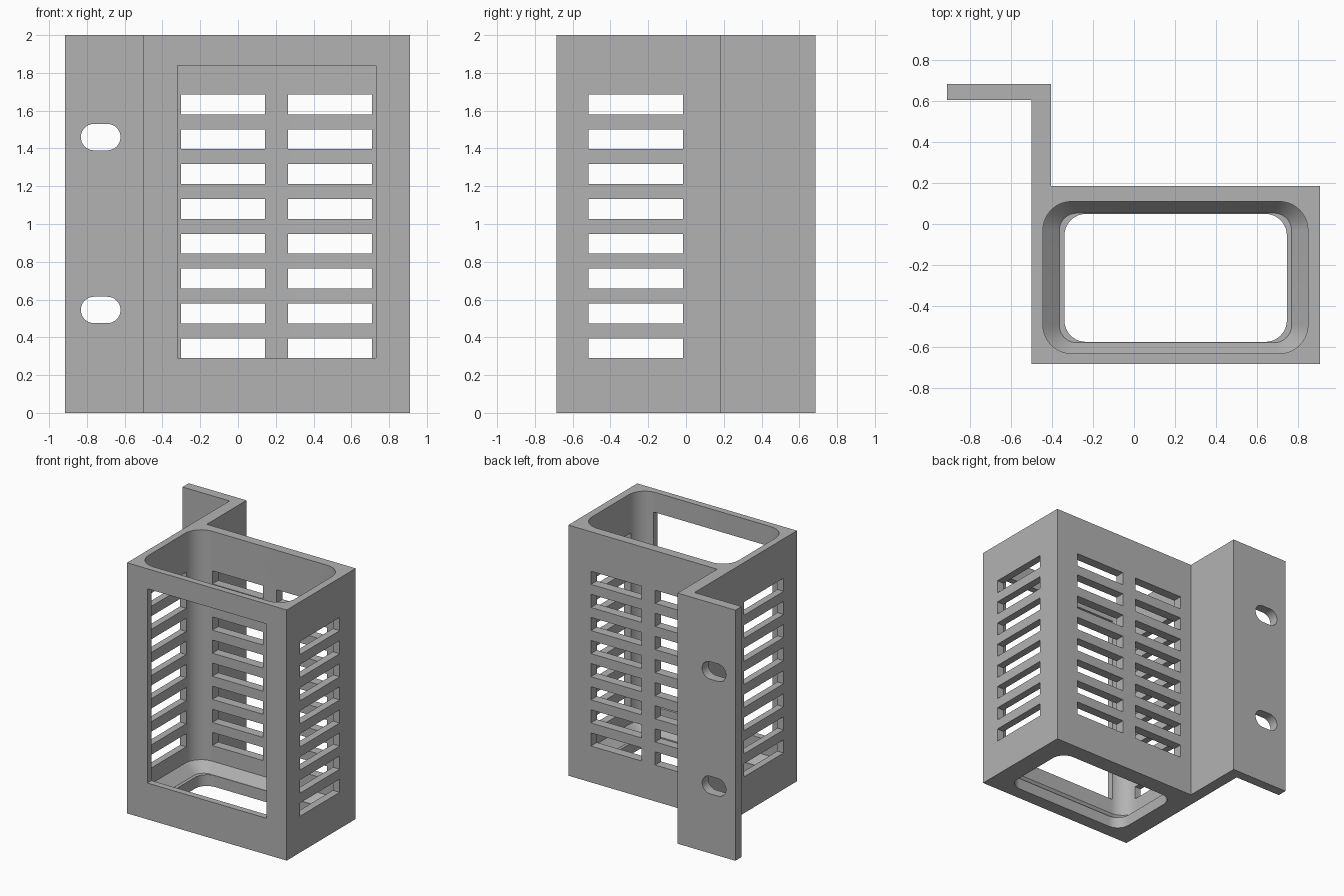
import bpy
import bmesh
import math

if "Cube" in bpy.data.objects:
    bpy.data.objects.remove(bpy.data.objects["Cube"], do_unlink=True)

grey = bpy.data.materials.new("plain_grey")
grey.use_nodes = True
colour = (0.45, 0.45, 0.45, 1)
grey.diffuse_color = colour
grey.node_tree.nodes["Principled BSDF"].inputs["Base Color"].default_value = colour


def make_object(name, bm):
    bmesh.ops.recalc_face_normals(bm, faces=bm.faces)
    mesh = bpy.data.meshes.new(name)
    bm.to_mesh(mesh)
    bm.free()
    obj = bpy.data.objects.new(name, mesh)
    bpy.context.collection.objects.link(obj)
    mesh.materials.append(grey)
    return obj


def rounded_rect(x0, x1, y0, y1, r, steps=10):
    corners = [(x1 - r, y1 - r), (x0 + r, y1 - r), (x0 + r, y0 + r), (x1 - r, y0 + r)]
    points = []
    for i, (cx, cy) in enumerate(corners):
        for s in range(steps + 1):
            a = math.pi / 2 * (i + s / steps)
            points.append((cx + r * math.cos(a), cy + r * math.sin(a)))
    return points


def loft(bm, rings):
    """Close a solid through rings of 3D points that share one count."""
    rows = [[bm.verts.new(p) for p in ring] for ring in rings]
    for low, high in zip(rows, rows[1:]):
        for i in range(len(low)):
            j = (i + 1) % len(low)
            bm.faces.new((low[i], low[j], high[j], high[i]))
    bm.faces.new(rows[0])
    bm.faces.new(rows[-1])


def box(bm, x0, x1, y0, y1, z0, z1):
    loft(bm, [[(x0, y0, z), (x1, y0, z), (x1, y1, z), (x0, y1, z)] for z in (z0, z1)])


def at_height(points, z):
    return [(x, y, z) for x, y in points]


# Holder body and Z-shaped mounting bracket share one outline
outline = [(-0.5, -0.685), (0.91, -0.685), (0.91, 0.185), (-0.405, 0.185),
           (-0.405, 0.685), (-0.915, 0.685), (-0.915, 0.607), (-0.5, 0.607)]
bm = bmesh.new()
loft(bm, [at_height(outline, z) for z in (0, 2)])
holder = make_object("vented_holder", bm)

# Rounded cavity with sloping floor and open bottom
cavity = rounded_rect(-0.445, 0.85, -0.633, 0.11, 0.14)
slope_foot = rounded_rect(-0.365, 0.77, -0.58, 0.053, 0.085)
opening = rounded_rect(-0.34, 0.747, -0.576, 0.049, 0.105)
bm = bmesh.new()
loft(bm, [at_height(opening, -0.1), at_height(opening, 0.09), at_height(slope_foot, 0.09),
          at_height(cavity, 0.165), at_height(cavity, 2.1)])
cutters = [make_object("cavity_cutter", bm)]

# Front window, side vents and two columns of back vents
bm = bmesh.new()
box(bm, -0.32, 0.73, -0.8, -0.56, 0.29, 1.84)
for row in range(8):
    z = 0.29 + row * 0.1843
    box(bm, -0.6, 1.0, -0.517, -0.017, z, z + 0.105)
    for x in (-0.303, 0.265):
        box(bm, x, x + 0.445, 0.02, 0.3, z, z + 0.105)

# Slotted screw holes in the bracket flange
for z in (0.475, 1.39):
    slot = rounded_rect(-0.832, -0.622, z, z + 0.14, 0.0699)
    loft(bm, [[(x, y, h) for x, h in slot] for y in (0.55, 0.75)])
cutters.append(make_object("vent_cutter", bm))

# Cut the openings, then drop the cutters
bpy.ops.object.select_all(action="DESELECT")
bpy.context.view_layer.objects.active = holder
holder.select_set(True)
for cutter in cutters:
    cutter.hide_render = True
    mod = holder.modifiers.new(cutter.name, "BOOLEAN")
    mod.operation = "DIFFERENCE"
    mod.solver = "EXACT"
    mod.object = cutter
    bpy.ops.object.modifier_apply(modifier=mod.name)
for cutter in cutters:
    bpy.data.objects.remove(cutter, do_unlink=True)

bpy.ops.object.shade_smooth_by_angle(angle=math.radians(25))
